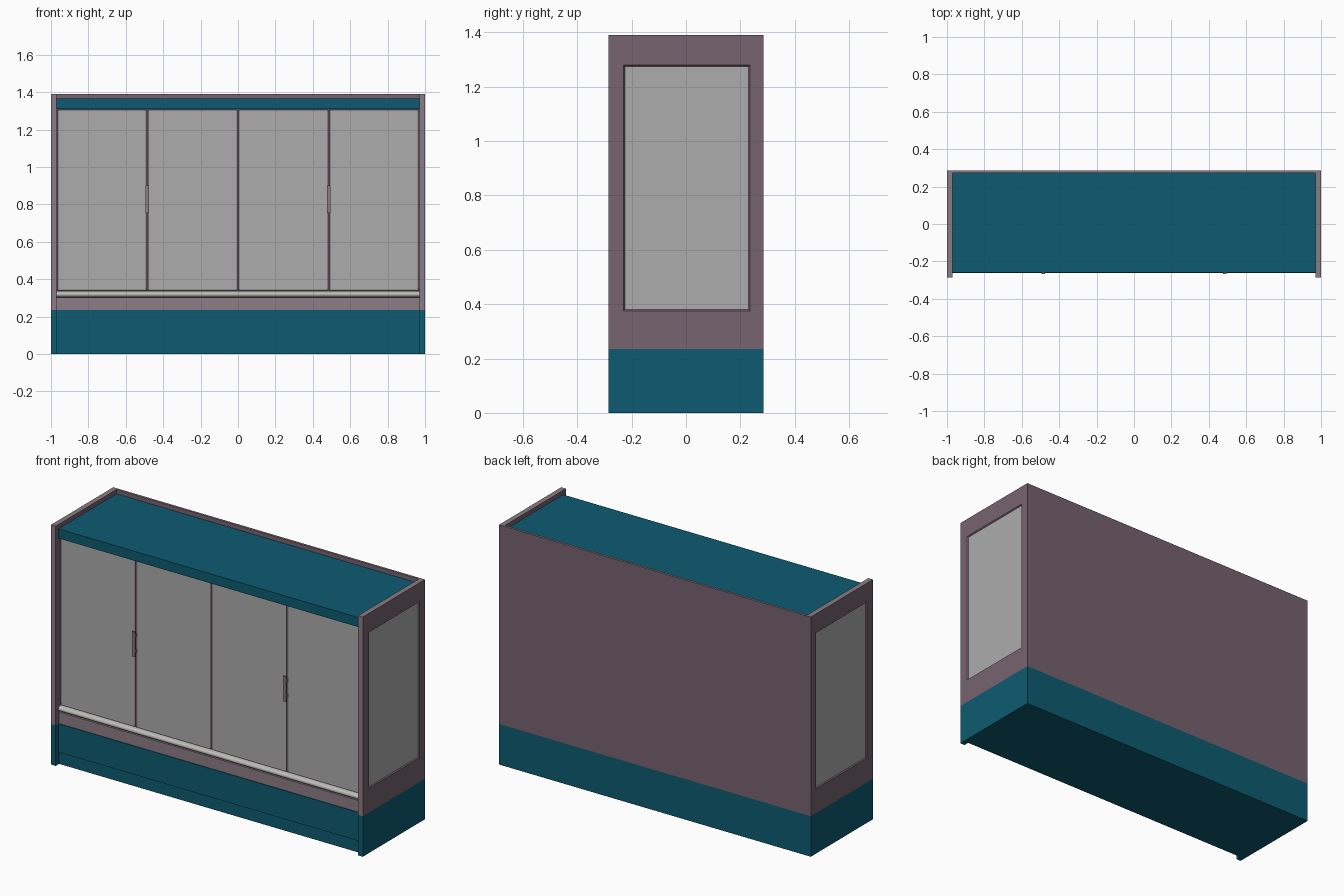
import bpy, bmesh, math
from mathutils import Vector

cube = bpy.data.objects.get("Cube")
if cube:
    bpy.data.objects.remove(cube, do_unlink=True)


def material(name, rgb):
    m = bpy.data.materials.new(name)
    m.use_nodes = True
    m.diffuse_color = (*rgb, 1)
    m.node_tree.nodes["Principled BSDF"].inputs["Base Color"].default_value = (*rgb, 1)
    return m


MATS = [material("teal", (0.004, 0.105, 0.165)),
        material("mauve", (0.185, 0.125, 0.16)),
        material("pale_mauve_trim", (0.26, 0.205, 0.235)),
        material("pale_grey_glass", (0.413, 0.413, 0.413)),
        material("light_metal", (0.5, 0.5, 0.48))]
TEAL, MAUVE, TRIM, GLASS, METAL = range(5)


def box_mesh(lo, hi, mat):
    bm = bmesh.new()
    bmesh.ops.create_cube(bm, size=1)
    lo, hi = Vector(lo), Vector(hi)
    for v in bm.verts:
        v.co = (lo + hi) / 2 + v.co * (hi - lo)
    for f in bm.faces:
        f.material_index = mat
    return bm


def finish(name, bm):
    bm.normal_update()
    me = bpy.data.meshes.new(name)
    bm.to_mesh(me)
    bm.free()
    for m in MATS:
        me.materials.append(m)
    ob = bpy.data.objects.new(name, me)
    bpy.context.collection.objects.link(ob)
    return ob


def box(name, lo, hi, mat):
    return finish(name, box_mesh(lo, hi, mat))


def slice_at(bm, axis, value):
    normal = Vector((0, 0, 0))
    normal[axis] = 1
    bmesh.ops.bisect_plane(bm, geom=bm.verts[:] + bm.edges[:] + bm.faces[:],
                           plane_co=normal * value, plane_no=normal)


def recess(bm, face, thickness, depth, rim, pane):
    ring = bmesh.ops.inset_region(bm, faces=[face], thickness=thickness, depth=-depth)
    for f in ring["faces"]:
        f.material_index = rim
    face.material_index = pane


W, D, H = 1.0, 0.285, 1.39
INNER, BASE = 0.97, 0.235

# End panels: teal foot, mauve upper part, recessed window, pale exposed edges
for name, s in (("left", 1), ("right", -1)):
    xs = sorted((s * INNER, s * W))
    bm = box_mesh((xs[0], -D, 0), (xs[1], D, H), MAUVE)
    for z in (BASE, 0.375, 1.28):
        slice_at(bm, 2, z)
    for y in (-0.23, 0.235):
        slice_at(bm, 1, y)
    bm.normal_update()
    window = None
    for f in bm.faces:
        c = f.calc_center_median()
        if c.z < BASE:
            f.material_index = TEAL
        elif f.normal.z > 0.5 or f.normal.y < -0.5:
            f.material_index = TRIM
        elif f.normal.x * s > 0.5 and 0.375 < c.z < 1.28 and -0.23 < c.y < 0.235:
            window = f
    recess(bm, window, 0.007, 0.006, MAUVE, GLASS)
    finish(name + "_end_panel", bm)

# Back panel with teal lower part
bm = box_mesh((-INNER, 0.272, 0), (INNER, D, H), MAUVE)
slice_at(bm, 2, BASE)
bm.normal_update()
for f in bm.faces:
    if f.calc_center_median().z < BASE:
        f.material_index = TEAL
    elif f.normal.z > 0.5:
        f.material_index = TRIM
finish("back_panel", bm)

# Cabinet body, base, kick plate, lower fascia and roof
box("cabinet_body", (-INNER, -0.225, 0.3), (INNER, 0.272, 1.31), MAUVE)
box("roof", (-INNER, -0.26, 1.31), (INNER, 0.272, 1.365), TEAL)
box("kick_plate", (-INNER, -0.254, 0), (INNER, 0.272, 0.07), TEAL)
box("base", (-INNER, -0.26, 0.07), (INNER, 0.272, BASE), TEAL)
box("lower_fascia", (-INNER, -0.256, BASE), (INNER, 0.272, 0.302), TRIM)

# Rounded metal bumper above the fascia
bm = bmesh.new()
profile = [(-0.225, 0.302)]
for i in range(9):
    a = -math.pi / 2 + math.pi * i / 8
    profile.append((-0.246 - 0.016 * math.cos(a), 0.319 + 0.014 * math.sin(a)))
profile.append((-0.225, 0.336))
face = bm.faces.new([bm.verts.new((-INNER, y, z)) for y, z in profile])
out = bmesh.ops.extrude_face_region(bm, geom=[face])
bmesh.ops.translate(bm, vec=(2 * INNER, 0, 0),
                    verts=[g for g in out["geom"] if isinstance(g, bmesh.types.BMVert)])
bmesh.ops.recalc_face_normals(bm, faces=bm.faces[:])
for f in bm.faces:
    f.material_index = METAL
bumper = finish("bumper_rail", bm)
bpy.context.view_layer.objects.active = bumper
bumper.select_set(True)
bpy.ops.object.shade_smooth_by_angle()
bumper.select_set(False)

# Four framed glass doors
door_width = 2 * INNER / 4
for i in range(4):
    x = -INNER + i * door_width
    bm = box_mesh((x + 0.002, -0.245, 0.34), (x + door_width - 0.002, -0.225, 1.308), TRIM)
    bm.normal_update()
    front = min(bm.faces, key=lambda f: f.normal.y)
    recess(bm, front, 0.01, 0.004, TRIM, GLASS)
    finish("door_%d" % (i + 1), bm)

# Upright pull handles on standoffs
for name, s in (("left", 1), ("right", -1)):
    x = s * door_width
    box(name + "_handle_grip", (x - 0.01, -0.266, 0.755), (x + 0.01, -0.258, 0.9), TRIM)
    for part, z in (("lower", 0.775), ("upper", 0.865)):
        box("%s_handle_%s_mount" % (name, part),
            (x - 0.006, -0.258, z), (x + 0.006, -0.243, z + 0.015), TRIM)
